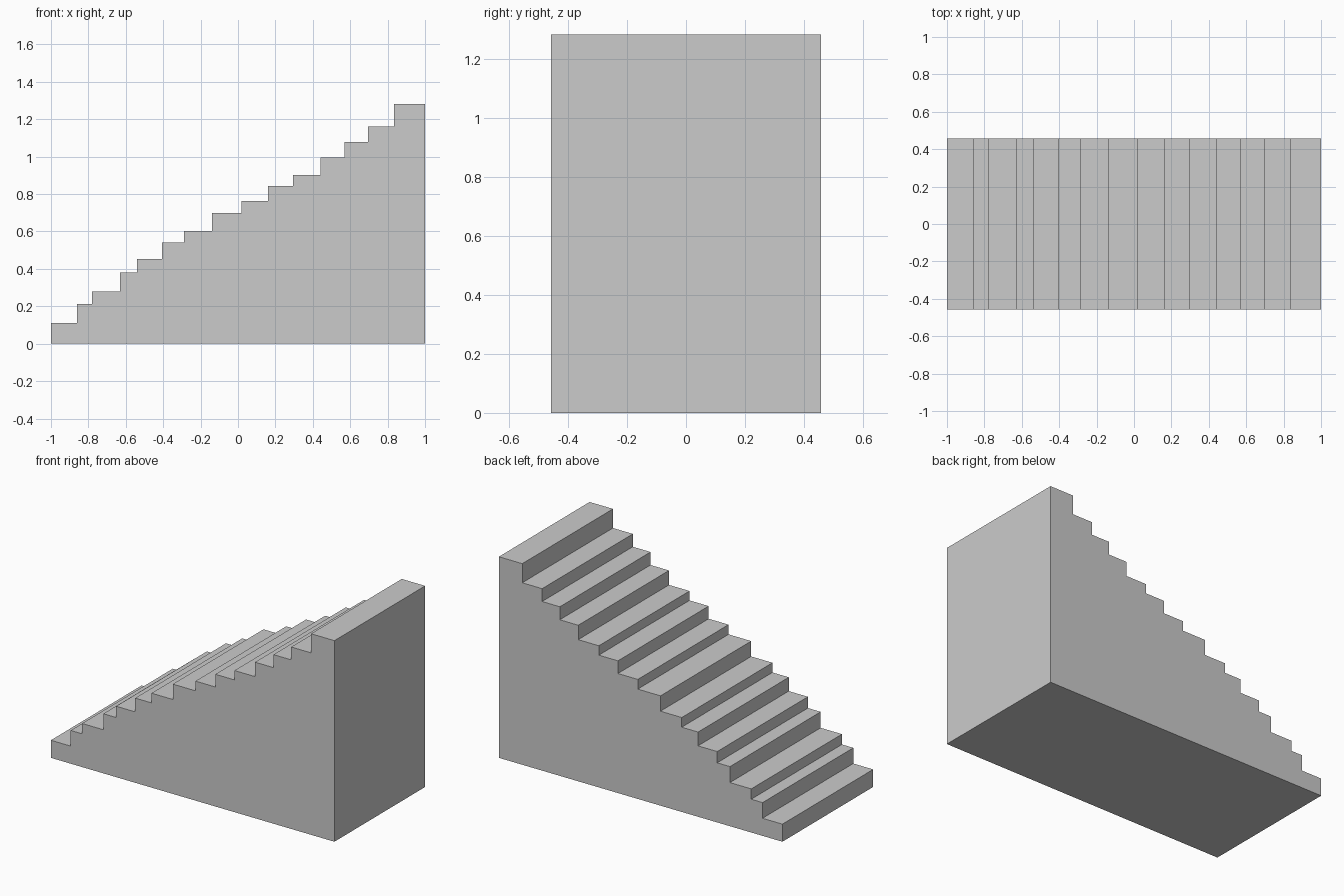
import bpy, bmesh

if "Cube" in bpy.data.objects:
    bpy.data.objects.remove(bpy.data.objects["Cube"])

HALF_WIDTH = 0.457

# Each step: (x where the tread ends, tread height)
steps = [(-0.86, 0.112), (-0.78, 0.212), (-0.63, 0.278), (-0.54, 0.38),
         (-0.405, 0.452), (-0.29, 0.54), (-0.14, 0.602), (0.02, 0.70),
         (0.16, 0.762), (0.295, 0.843), (0.44, 0.903), (0.57, 0.995),
         (0.695, 1.078), (0.835, 1.16), (1.0, 1.282)]

# Side profile: climb the uneven steps, then close down the back and along the base
profile = [(-1.0, 0.0)]
x = -1.0
for x_end, z in steps:
    profile += [(x, z), (x_end, z)]
    x = x_end
profile.append((1.0, 0.0))

# Extrude the profile across the stair width
bm = bmesh.new()
side = bm.faces.new([bm.verts.new((px, -HALF_WIDTH, pz)) for px, pz in profile])
ext = bmesh.ops.extrude_face_region(bm, geom=[side], use_keep_orig=True)
verts = [g for g in ext["geom"] if isinstance(g, bmesh.types.BMVert)]
bmesh.ops.translate(bm, vec=(0, 2 * HALF_WIDTH, 0), verts=verts)
bmesh.ops.recalc_face_normals(bm, faces=bm.faces[:])

mesh = bpy.data.meshes.new("staircase")
bm.to_mesh(mesh)
bm.free()
staircase = bpy.data.objects.new("staircase", mesh)
bpy.context.collection.objects.link(staircase)
